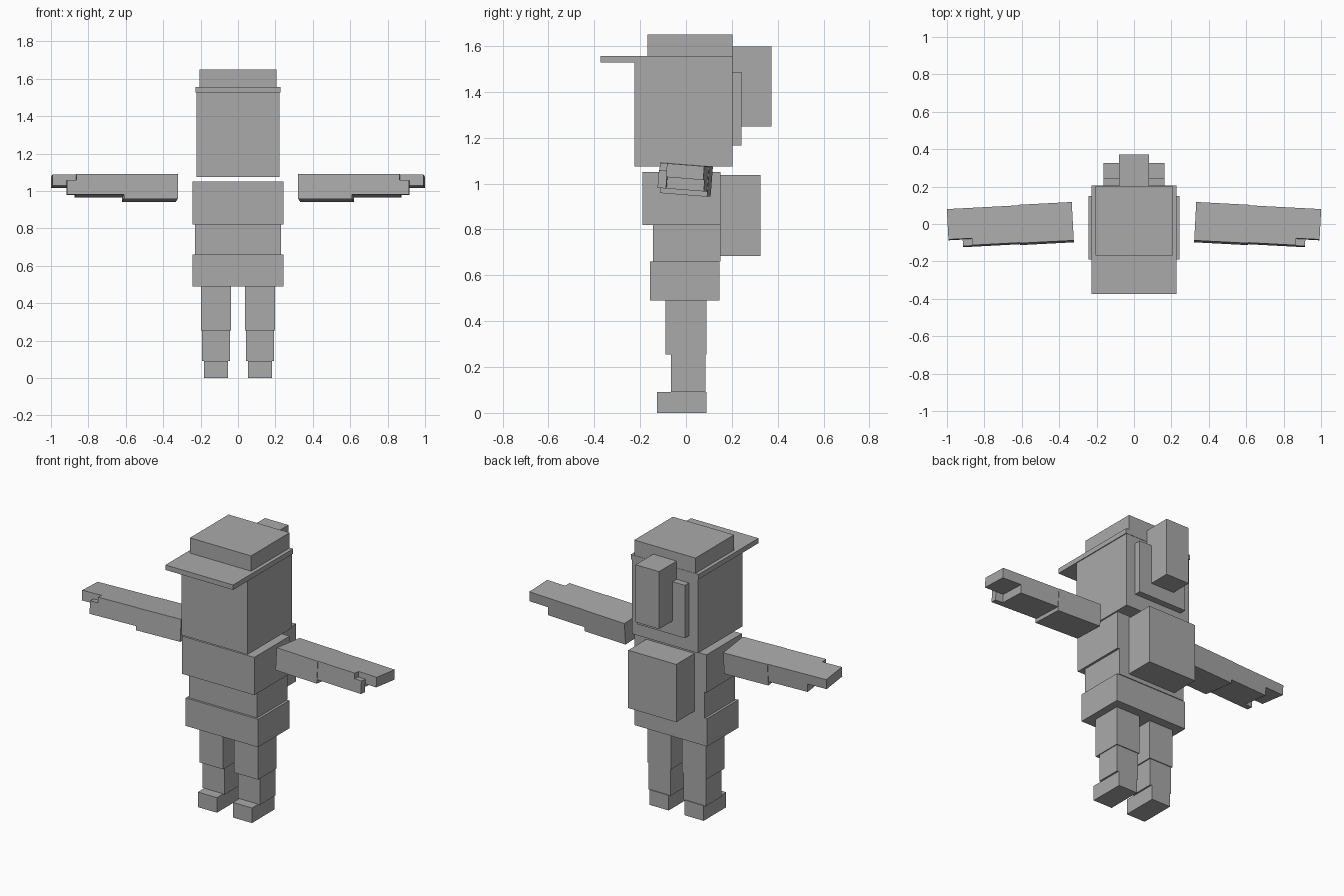
import bpy, bmesh, math
from mathutils import Matrix, Vector

if "Cube" in bpy.data.objects:
    bpy.data.objects.remove(bpy.data.objects["Cube"])

gray = bpy.data.materials.new("gray")
gray.diffuse_color = (0.4, 0.4, 0.4, 1)
gray.use_nodes = True
gray.node_tree.nodes["Principled BSDF"].inputs["Base Color"].default_value = gray.diffuse_color


def box(name, x, y, z, frame=Matrix(), mirror=False):
    """Box from (min, max) ranges, placed in a frame and optionally mirrored in x."""
    bm = bmesh.new()
    bmesh.ops.create_cube(bm, size=1)
    for v in bm.verts:
        p = Vector([(r[0] + r[1]) / 2 + c * (r[1] - r[0]) for c, r in zip(v.co, (x, y, z))])
        p = frame @ p
        if mirror:
            p.x = -p.x
        v.co = p
    bmesh.ops.recalc_face_normals(bm, faces=bm.faces[:])
    mesh = bpy.data.meshes.new(name)
    bm.to_mesh(mesh)
    bm.free()
    mesh.materials.append(gray)
    obj = bpy.data.objects.new(name, mesh)
    bpy.context.collection.objects.link(obj)


def centred(name, half, y, z):
    box(name, (-half, half), y, z)


# Head, cap and hair
centred("head", 0.223, (-0.225, 0.203), (1.075, 1.54))
centred("cap_brim", 0.228, (-0.373, 0.205), (1.527, 1.557))
centred("cap_crown", 0.206, (-0.168, 0.203), (1.557, 1.65))
centred("hair_back", 0.162, (0.203, 0.242), (1.165, 1.487))
centred("ponytail", 0.079, (0.203, 0.372), (1.248, 1.598))

# Torso and backpack
centred("chest", 0.243, (-0.19, 0.15), (0.82, 1.05))
centred("waist", 0.229, (-0.143, 0.15), (0.66, 0.82))
centred("hips", 0.244, (-0.156, 0.145), (0.49, 0.66))
centred("backpack", 0.162, (0.15, 0.325), (0.685, 1.037))

# Arm frame sits on top of the elbow, yawed forward and rolled backward
arm = (Matrix.Translation((0.615, 0, 1.083))
       @ Matrix.Rotation(math.radians(-3), 4, 'Z')
       @ Matrix.Rotation(math.radians(-4.5), 4, 'X'))

for side, flip in (("right", False), ("left", True)):
    # Legs
    box(side + "_thigh", (0.037, 0.198), (-0.09, 0.09), (0.255, 0.49), mirror=flip)
    box(side + "_shin", (0.044, 0.193), (-0.065, 0.085), (0.09, 0.255), mirror=flip)
    box(side + "_foot", (0.054, 0.182), (-0.126, 0.09), (0, 0.092), mirror=flip)
    # Arms
    box(side + "_upper_arm", (-0.288, 0), (-0.103, 0.103), (-0.133, 0), arm, flip)
    box(side + "_forearm", (0, 0.255), (-0.1, 0.1), (-0.11, 0), arm, flip)
    box(side + "_hand", (0.255, 0.381), (-0.063, 0.1), (-0.06, 0), arm, flip)
    box(side + "_thumb", (0.255, 0.305), (-0.1, -0.063), (-0.11, -0.033), arm, flip)
